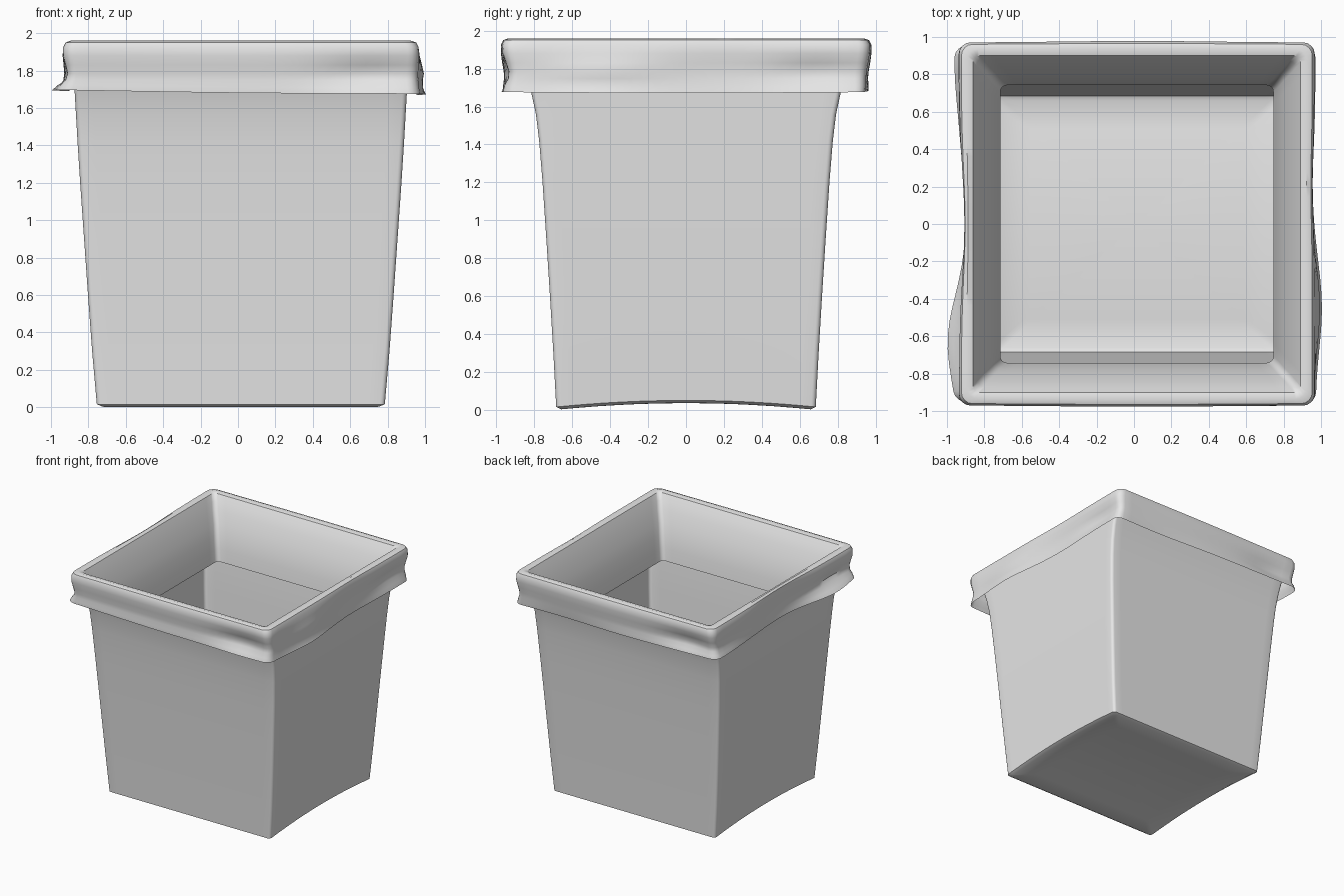
import bpy, bmesh
from math import sin, cos, pi, exp, radians

cube = bpy.data.objects.get("Cube")
if cube:
    bpy.data.objects.remove(cube, do_unlink=True)

# One plain grey for everything
grey = bpy.data.materials.new("plain grey")
grey.use_nodes = True
colour = (0.8, 0.8, 0.8, 1)
grey.diffuse_color = colour
grey.node_tree.nodes["Principled BSDF"].inputs["Base Color"].default_value = colour

SIDE_STEPS, CORNER_STEPS = 24, 4
CENTRE_X = 0.015


def ring(hx, hy, r):
    """Rounded rectangle outline, counter-clockwise from the front right corner."""
    corners = [(1, -1), (1, 1), (-1, 1), (-1, -1)]
    arcs = []
    for i, (sx, sy) in enumerate(corners):
        angles = [pi / 2 * (i - 1 + k / CORNER_STEPS) for k in range(CORNER_STEPS + 1)]
        arcs.append([(sx * (hx - r) + r * cos(a), sy * (hy - r) + r * sin(a)) for a in angles])
    points = []
    for i, arc in enumerate(arcs):
        points += arc
        (ax, ay), (bx, by) = arc[-1], arcs[(i + 1) % 4][0]
        for k in range(1, SIDE_STEPS):
            t = k / SIDE_STEPS
            points.append((ax + (bx - ax) * t, ay + (by - ay) * t))
    return points


def loft(name, rings):
    """Skin a list of matching 3D rings into one smooth object."""
    bm = bmesh.new()
    rows = [[bm.verts.new(p) for p in points] for points in rings]
    count = len(rows[0])
    for low, high in zip(rows, rows[1:]):
        for i in range(count):
            j = (i + 1) % count
            bm.faces.new((low[i], low[j], high[j], high[i]))
    bmesh.ops.remove_doubles(bm, verts=bm.verts, dist=0.002)
    mesh = bpy.data.meshes.new(name)
    bm.to_mesh(mesh)
    bm.free()
    mesh.materials.append(grey)
    obj = bpy.data.objects.new(name, mesh)
    bpy.context.collection.objects.link(obj)
    bpy.context.view_layer.objects.active = obj
    obj.select_set(True)
    bpy.ops.object.shade_smooth_by_angle(angle=radians(40))
    obj.select_set(False)
    return obj


# Tapered bin: arched floor, then thin walls that flare towards the top
def arch(y):
    return 0.035 * (1 - (y / 0.68) ** 2)


rings = []
for s in (0.001, 0.25, 0.5, 0.75, 0.97):
    rings.append([(x + CENTRE_X, y, arch(y)) for x, y in ring(0.765 * s, 0.68 * s, 0.03 * s)])
walls = [(0.77, 0.685, 0.015), (0.795, 0.7, 0.3), (0.817, 0.718, 0.6), (0.838, 0.737, 0.9),
         (0.859, 0.757, 1.2), (0.873, 0.775, 1.42), (0.881, 0.792, 1.56),
         (0.888, 0.818, 1.68), (0.895, 0.85, 1.78)]
for hx, hy, z in walls:
    lift = max(0, 1 - z / 0.6)
    rings.append([(x + CENTRE_X, y, z + arch(y) * lift) for x, y in ring(hx, hy, 0.025)])
loft("bin_body", rings)


# Folded liner: lip outside, over the rim, and down into the bin
def bump(u, centre, width):
    return exp(-((u - centre) / width) ** 2)


def fold(side, u, lip, crease, outer):
    """Outward push of one side; u runs to the right as seen from outside."""
    push = -0.03 * crease * bump(u, 0.7, 0.25)
    if side == "left":
        push += 0.06 * lip * bump(u, 0.62, 0.3) + 0.02 * lip * bump(u, -0.85, 0.25)
        push -= 0.04 * outer * bump(u, 0, 0.4)
    elif side == "right":
        push += 0.035 * max(lip, crease) * bump(u, -0.45, 0.3)
        push -= 0.015 * outer * bump(u, 0.2, 0.3)
    elif side == "front":
        push += 0.015 * lip * bump(u, 0.7, 0.3) + 0.01 * outer * bump(u, 0, 0.6)
    else:
        push += 0.012 * outer * bump(u, 0, 0.6) - 0.02 * lip * bump(u, -0.5, 0.5)
    return push


# half width, half depth, height, then lip, crease and outer fold strengths
profile = [(0.955, 0.955, 1.685, 1, 0, 1), (0.95, 0.955, 1.715, 0.7, 0.3, 1),
           (0.945, 0.95, 1.75, 0.2, 0.8, 1), (0.944, 0.952, 1.785, 0, 1, 1),
           (0.948, 0.96, 1.83, 0, 0.6, 1), (0.953, 0.968, 1.88, 0, 0.1, 0.9),
           (0.95, 0.97, 1.925, 0, 0, 0.7), (0.938, 0.96, 1.95, 0, 0, 0.5),
           (0.91, 0.935, 1.96, 0, 0, 0.2), (0.875, 0.9, 1.95, 0, 0, 0),
           (0.85, 0.87, 1.9, 0, 0, 0), (0.825, 0.84, 1.84, 0, 0, 0),
           (0.79, 0.805, 1.75, 0, 0, 0), (0.765, 0.775, 1.66, 0, 0, 0),
           (0.745, 0.755, 1.56, 0, 0, 0), (0.73, 0.742, 1.46, 0, 0, 0)]
rings = []
for hx, hy, z, lip, crease, outer in profile:
    row = []
    for x, y in ring(hx, hy, 0.06 if outer else 0.035):
        wx = max(0, abs(x) / hx - 0.9) * 10
        wy = max(0, abs(y) / hy - 0.9) * 10
        if x > 0:
            dx = fold("right", y, lip, crease, outer)
        else:
            dx = -fold("left", -y, lip, crease, outer)
        if y < 0:
            dy = -fold("front", x, lip, crease, outer)
        else:
            dy = fold("back", -x, lip, crease, outer)
        wave = 0.012 * lip * (cos(2 * x) * cos(2 * y) - 0.9 * x)
        row.append((x + CENTRE_X + dx * wx, y + dy * wy, z + wave))
    rings.append(row)
loft("folded_liner", rings)
